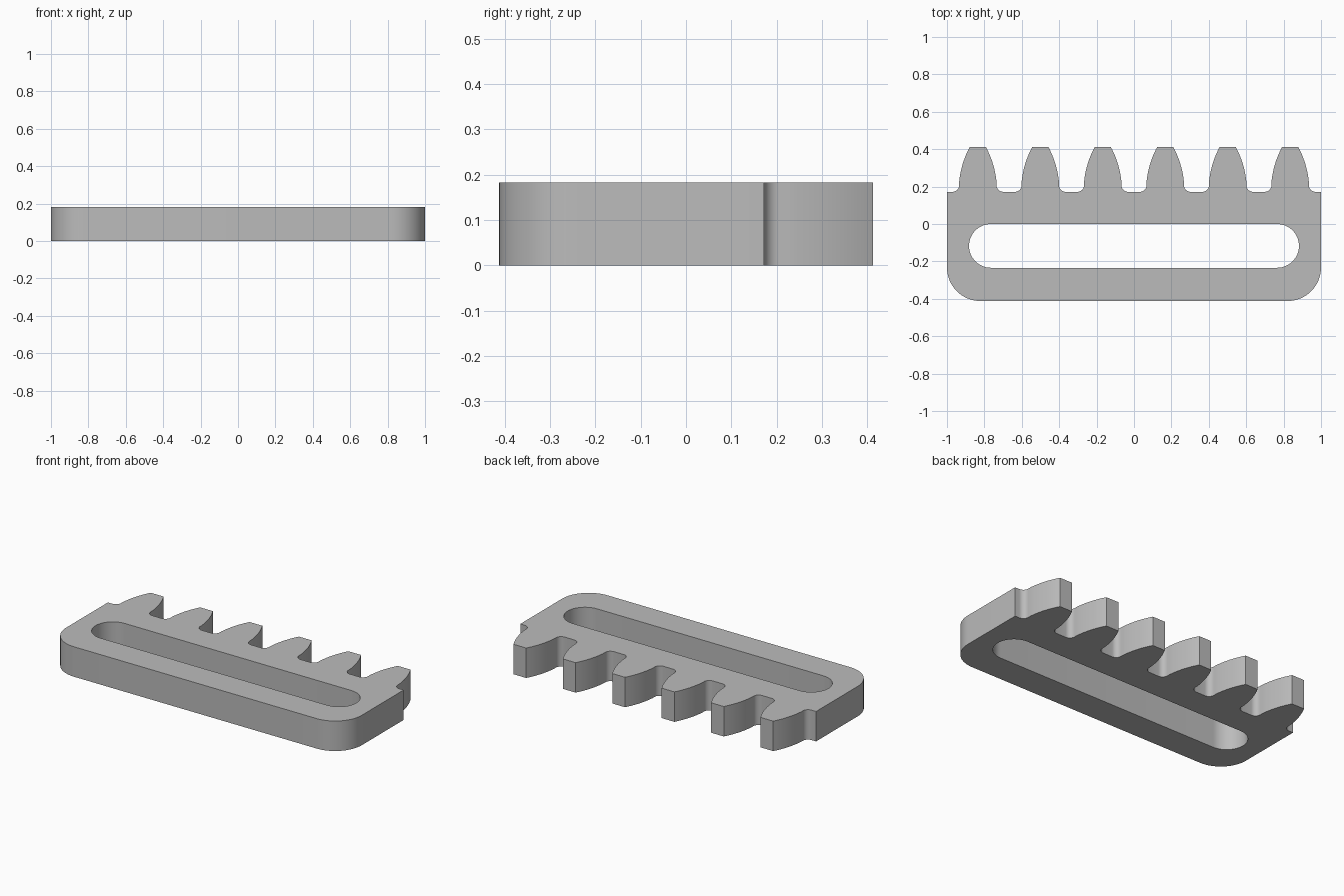
import bpy, bmesh
from math import sin, cos, pi

if "Cube" in bpy.data.objects:
    bpy.data.objects.remove(bpy.data.objects["Cube"], do_unlink=True)

HEIGHT = 0.183
ROOT, TIP = 0.172, 0.412
PITCH, TEETH = 0.334, 6
CORNER = 0.18
SLOT_X, SLOT_Y, SLOT_R = 0.765, -0.117, 0.117


def arc(cx, cy, r, start, end, steps):
    """Points along an arc, angles in half turns."""
    angles = [pi * (start + (end - start) * i / steps) for i in range(steps + 1)]
    return [(cx + r * cos(a), cy + r * sin(a)) for a in angles]


def flank():
    """Right side of one tooth, from the root fillet up to the tip."""
    fillet = arc(0.135, ROOT + 0.035, 0.035, 1.5, 1.0, 8)
    # Quadratic curve from the upright base to the narrow tip
    a, b, c = (0.1, 0.225), (0.09, 0.325), (0.043, TIP)
    side = []
    for i in range(11):
        t = i / 10
        side.append(tuple((1 - t) ** 2 * a[k] + 2 * t * (1 - t) * b[k] + t * t * c[k]
                          for k in range(2)))
    return fillet + side


# Outer outline, counter-clockwise: rounded front corners, then teeth along the back
outline = arc(-1 + CORNER, -TIP + CORNER, CORNER, 1.0, 1.5, 16)
outline += arc(1 - CORNER, -TIP + CORNER, CORNER, 1.5, 2.0, 16)
outline.append((1, ROOT))
right = flank()
tooth = right + [(-x, y) for x, y in reversed(right)]
for i in reversed(range(TEETH)):
    centre = (i - (TEETH - 1) / 2) * PITCH
    outline += [(centre + x, y) for x, y in tooth]
outline.append((-1, ROOT))

# Long slot with round ends
slot = arc(SLOT_X, SLOT_Y, SLOT_R, -0.5, 0.5, 28)
slot += arc(-SLOT_X, SLOT_Y, SLOT_R, 0.5, 1.5, 28)

# Fill the profile and raise it into a solid plate
bm = bmesh.new()
edges = []
for loop in (outline, slot):
    verts = [bm.verts.new((x, y, 0)) for x, y in loop]
    edges += [bm.edges.new((v, verts[i - 1])) for i, v in enumerate(verts)]
bmesh.ops.triangle_fill(bm, edges=edges, use_beauty=True, normal=(0, 0, 1))
raised = bmesh.ops.extrude_face_region(bm, geom=bm.faces[:], use_keep_orig=True)
top = [g for g in raised["geom"] if isinstance(g, bmesh.types.BMVert)]
bmesh.ops.translate(bm, verts=top, vec=(0, 0, HEIGHT))
bmesh.ops.recalc_face_normals(bm, faces=bm.faces[:])
mesh = bpy.data.meshes.new("toothed_rack")
bm.to_mesh(mesh)
bm.free()

rack = bpy.data.objects.new("toothed_rack", mesh)
bpy.context.collection.objects.link(rack)

# Plain grey
grey = bpy.data.materials.new("grey")
grey.use_nodes = True
colour = (0.5, 0.5, 0.5, 1)
grey.diffuse_color = colour
grey.node_tree.nodes["Principled BSDF"].inputs["Base Color"].default_value = colour
mesh.materials.append(grey)

bpy.ops.object.select_all(action="DESELECT")
rack.select_set(True)
bpy.context.view_layer.objects.active = rack
bpy.ops.object.shade_smooth_by_angle(angle=pi / 6)
